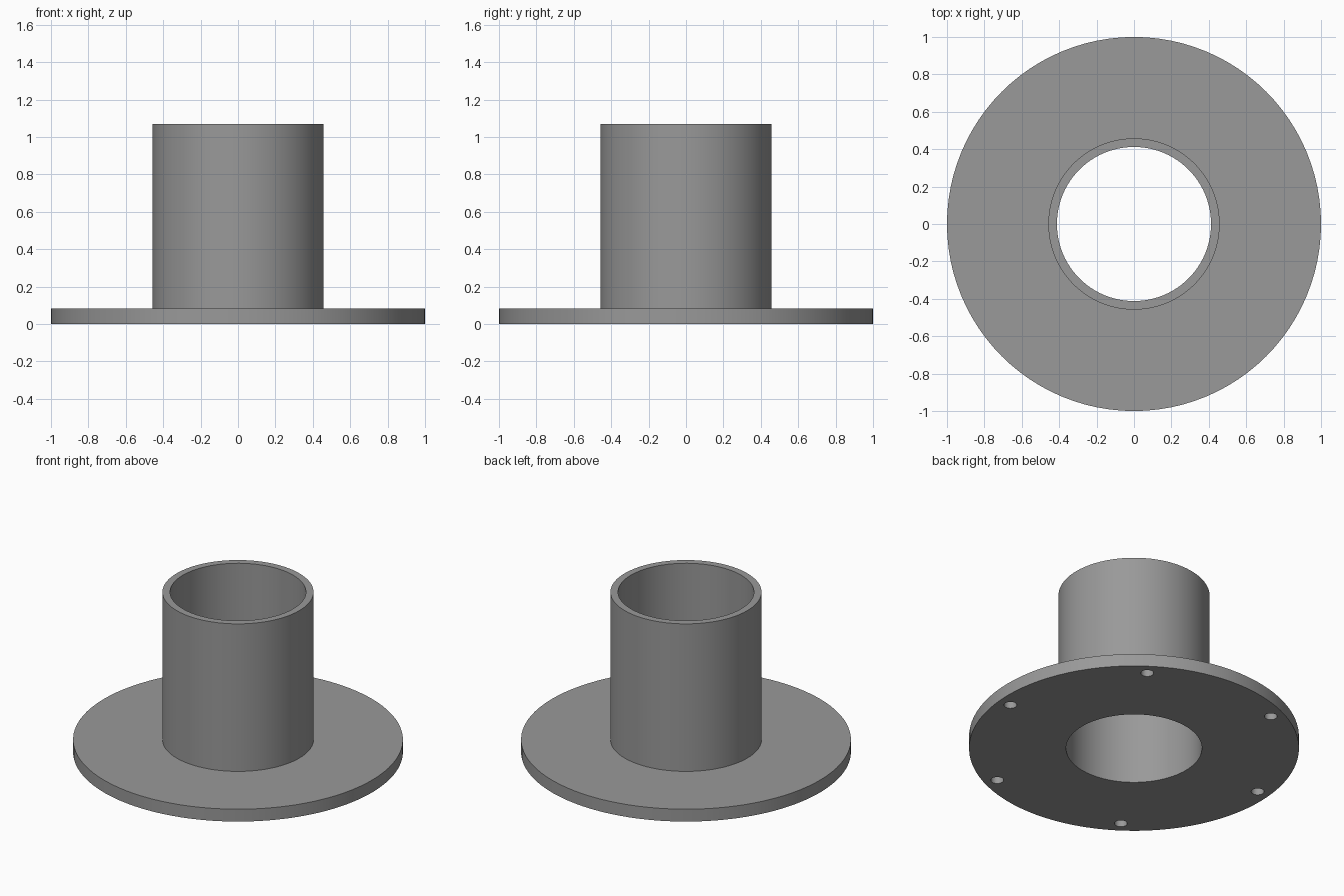
import bpy, bmesh, math

if "Cube" in bpy.data.objects:
    bpy.data.objects.remove(bpy.data.objects["Cube"])

SEGMENTS = 96
BORE_R, PIPE_R, FLANGE_R = 0.412, 0.458, 1.0
FLANGE_H, TOTAL_H = 0.083, 1.07
HOLE_R, HOLE_DEPTH, HOLE_CIRCLE_R = 0.039, 0.062, 0.915

grey = bpy.data.materials.new("plain grey")
grey.diffuse_color = (0.32, 0.32, 0.32, 1)
grey.use_nodes = True
grey.node_tree.nodes["Principled BSDF"].inputs["Base Color"].default_value = grey.diffuse_color


def mesh_object(name, bm):
    bmesh.ops.recalc_face_normals(bm, faces=bm.faces)
    mesh = bpy.data.meshes.new(name)
    bm.to_mesh(mesh)
    bm.free()
    obj = bpy.data.objects.new(name, mesh)
    mesh.materials.append(grey)
    bpy.context.collection.objects.link(obj)
    return obj


# Flange and pipe: one closed profile turned about the vertical axis
profile = [(BORE_R, 0), (FLANGE_R, 0), (FLANGE_R, FLANGE_H),
           (PIPE_R, FLANGE_H), (PIPE_R, TOTAL_H), (BORE_R, TOTAL_H)]
bm = bmesh.new()
rings = []
for i in range(SEGMENTS):
    a = 2 * math.pi * i / SEGMENTS
    rings.append([bm.verts.new((r * math.cos(a), r * math.sin(a), z))
                  for r, z in profile])
for i in range(SEGMENTS):
    here, there = rings[i], rings[(i + 1) % SEGMENTS]
    for j in range(len(profile)):
        k = (j + 1) % len(profile)
        bm.faces.new((here[j], there[j], there[k], here[k]))
body = mesh_object("flanged_pipe", bm)

# Six blind bolt holes in the underside
bm = bmesh.new()
for i in range(6):
    a = math.radians(55 + 60 * i)
    made = bmesh.ops.create_cone(bm, cap_ends=True, segments=32, radius1=HOLE_R,
                                 radius2=HOLE_R, depth=2 * HOLE_DEPTH)
    bmesh.ops.translate(bm, verts=made["verts"],
                        vec=(HOLE_CIRCLE_R * math.cos(a), HOLE_CIRCLE_R * math.sin(a), 0))
cutter = mesh_object("bolt_hole_cutter", bm)
cutter.hide_render = True

cut = body.modifiers.new("bolt_holes", "BOOLEAN")
cut.operation = "DIFFERENCE"
cut.solver = "EXACT"
cut.object = cutter
bpy.context.view_layer.objects.active = body
body.select_set(True)
cutter.select_set(False)
bpy.ops.object.modifier_apply(modifier=cut.name)
bpy.data.objects.remove(cutter)

# Round walls smooth, rims crisp
bpy.ops.object.shade_smooth_by_angle(angle=math.radians(30))
